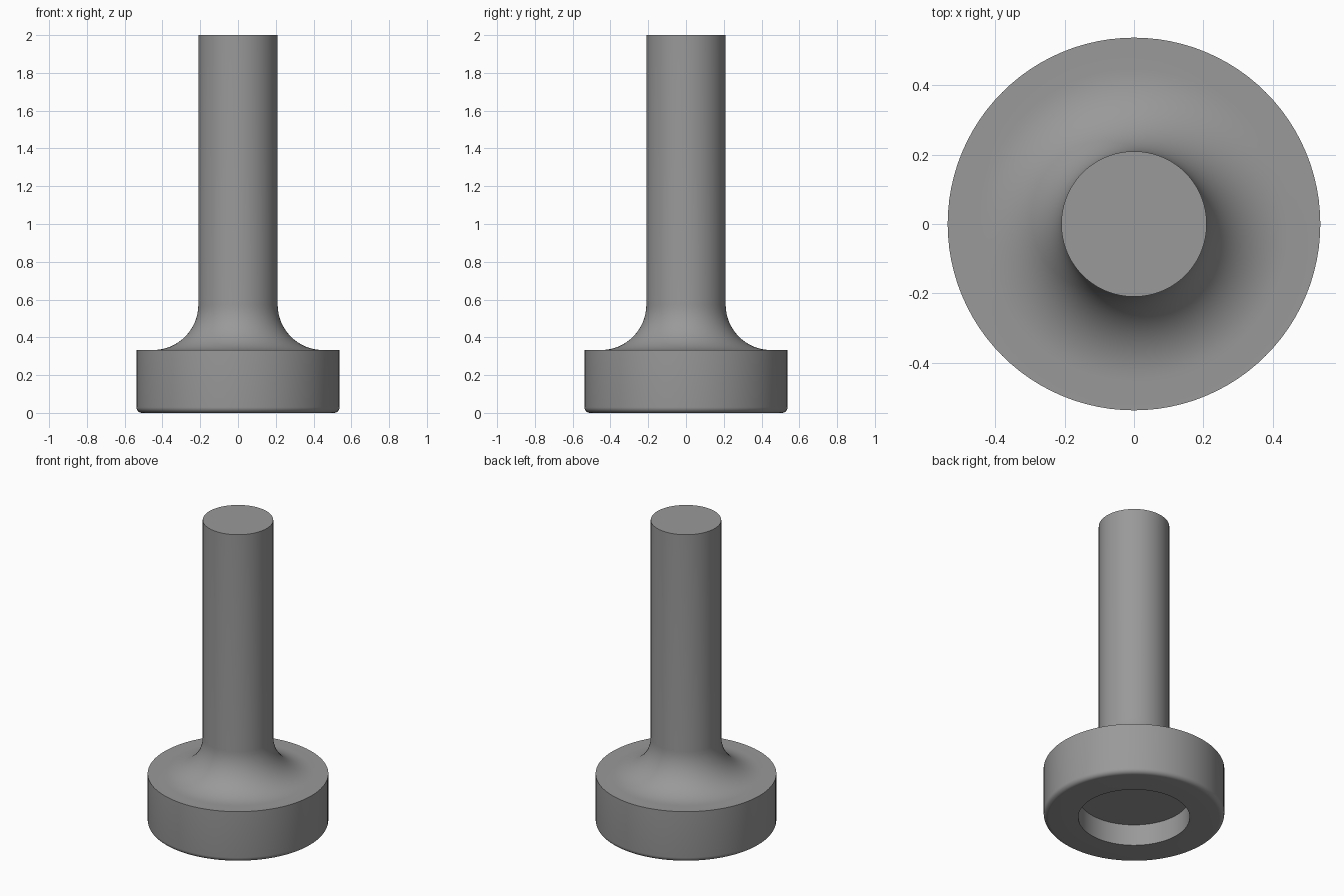
import bpy, bmesh, math

if "Cube" in bpy.data.objects:
    bpy.data.objects.remove(bpy.data.objects["Cube"])

SIDES = 96
STEM_R, BASE_R, RECESS_R = 0.21, 0.538, 0.332
BASE_TOP, RECESS_H = 0.333, 0.14
FILLET, EDGE = 0.24, 0.03


def arc(cx, cz, r, start, end, steps):
    """Points on a circular arc in the radius/height plane, angles in degrees."""
    pts = []
    for i in range(steps + 1):
        a = math.radians(start + (end - start) * i / steps)
        pts.append((cx + r * math.cos(a), cz + r * math.sin(a)))
    return pts


# Half profile: recess ceiling and wall, rounded bottom rim, base side, fillet, stem
profile = [(0, RECESS_H), (RECESS_R, RECESS_H), (RECESS_R, 0)]
profile += arc(BASE_R - EDGE, EDGE, EDGE, -90, 0, 6)
profile += [(BASE_R, BASE_TOP)]
profile += arc(STEM_R + FILLET, BASE_TOP + FILLET, FILLET, 270, 180, 16)
profile += [(STEM_R, 2.0), (0, 2.0)]

# Revolve the profile around z
bm = bmesh.new()
verts = [bm.verts.new((r, 0, z)) for r, z in profile]
edges = [bm.edges.new(pair) for pair in zip(verts, verts[1:])]
bmesh.ops.spin(bm, geom=verts + edges, cent=(0, 0, 0), axis=(0, 0, 1),
               angle=math.tau, steps=SIDES, use_duplicate=False)
bmesh.ops.remove_doubles(bm, verts=bm.verts, dist=1e-5)
bmesh.ops.recalc_face_normals(bm, faces=bm.faces)
mesh = bpy.data.meshes.new("flanged_stem")
bm.to_mesh(mesh)
bm.free()

stem = bpy.data.objects.new("flanged_stem", mesh)
bpy.context.collection.objects.link(stem)

# Plain grey metal
grey = bpy.data.materials.new("grey_metal")
grey.diffuse_color = (0.32, 0.32, 0.32, 1)
grey.use_nodes = True
grey.node_tree.nodes["Principled BSDF"].inputs["Base Color"].default_value = grey.diffuse_color
mesh.materials.append(grey)

# Smooth curves, sharp rims
bpy.context.view_layer.objects.active = stem
stem.select_set(True)
bpy.ops.object.shade_smooth_by_angle(angle=math.radians(30))
